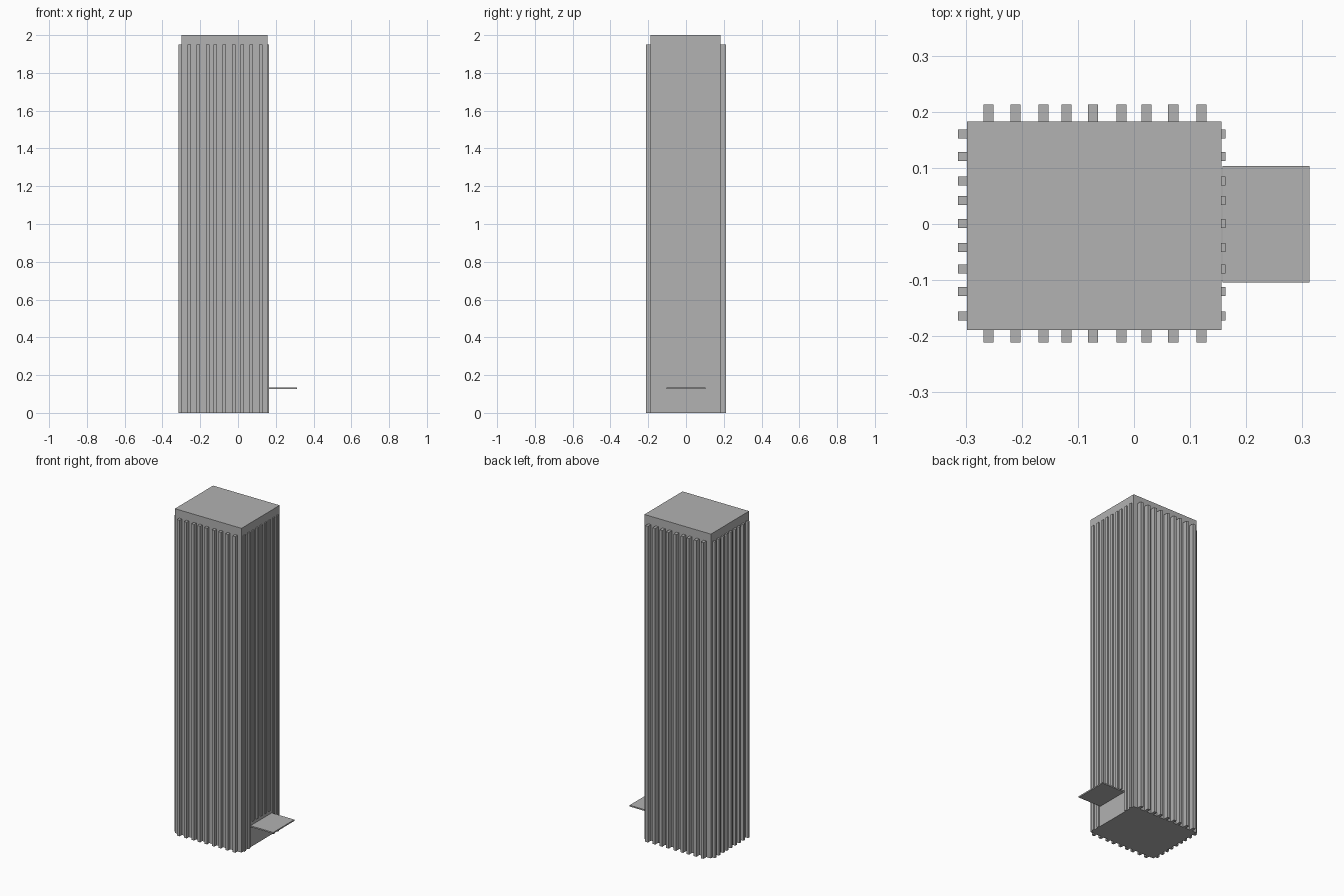
import bpy

cube = bpy.data.objects.get("Cube")
if cube:
    bpy.data.objects.remove(cube, do_unlink=True)

grey = bpy.data.materials.new("concrete grey")
grey.use_nodes = True
colour = (0.445, 0.445, 0.445, 1)
grey.diffuse_color = colour
grey.node_tree.nodes["Principled BSDF"].inputs["Base Color"].default_value = colour


def box(name, x, y, z):
    """Add a box spanning the (low, high) range given on each axis."""
    spans = (x, y, z)
    bpy.ops.mesh.primitive_cube_add(size=1, location=[(a + b) / 2 for a, b in spans])
    obj = bpy.context.object
    obj.name = name
    obj.scale = [b - a for a, b in spans]
    bpy.ops.object.transform_apply(location=False, rotation=False, scale=True)
    obj.data.materials.append(grey)
    return obj


# Tower body
LEFT, RIGHT, FRONT, BACK = -0.298, 0.156, -0.189, 0.183
FIN_TOP = 1.95
EMBED = 0.005
box("tower_core", (LEFT, RIGHT), (FRONT, BACK), (0, 2))

# Fins on the front and back walls
for i, x in enumerate((-0.259, -0.211, -0.161, -0.12, -0.073, -0.022, 0.022, 0.07, 0.12)):
    width = (x - 0.009, x + 0.009)
    box(f"front_fin_{i + 1}", width, (-0.211, FRONT + EMBED), (0, FIN_TOP))
    box(f"back_fin_{i + 1}", width, (BACK - EMBED, 0.213), (0, FIN_TOP))

# Fins on the end walls; those over the entrance stop above the canopy
for i, y in enumerate((-0.164, -0.12, -0.08, -0.042, 0.001, 0.042, 0.077, 0.12, 0.16)):
    width = (y - 0.008, y + 0.008)
    box(f"plain_end_fin_{i + 1}", (-0.314, LEFT + EMBED), width, (0, FIN_TOP))
    bottom = 0.155 if abs(y) < 0.1 else 0
    box(f"entrance_end_fin_{i + 1}", (RIGHT - EMBED, 0.163), width, (bottom, FIN_TOP))

# Entrance canopy
box("entrance_canopy", (0.158, 0.313), (-0.104, 0.103), (0.126, 0.134))
